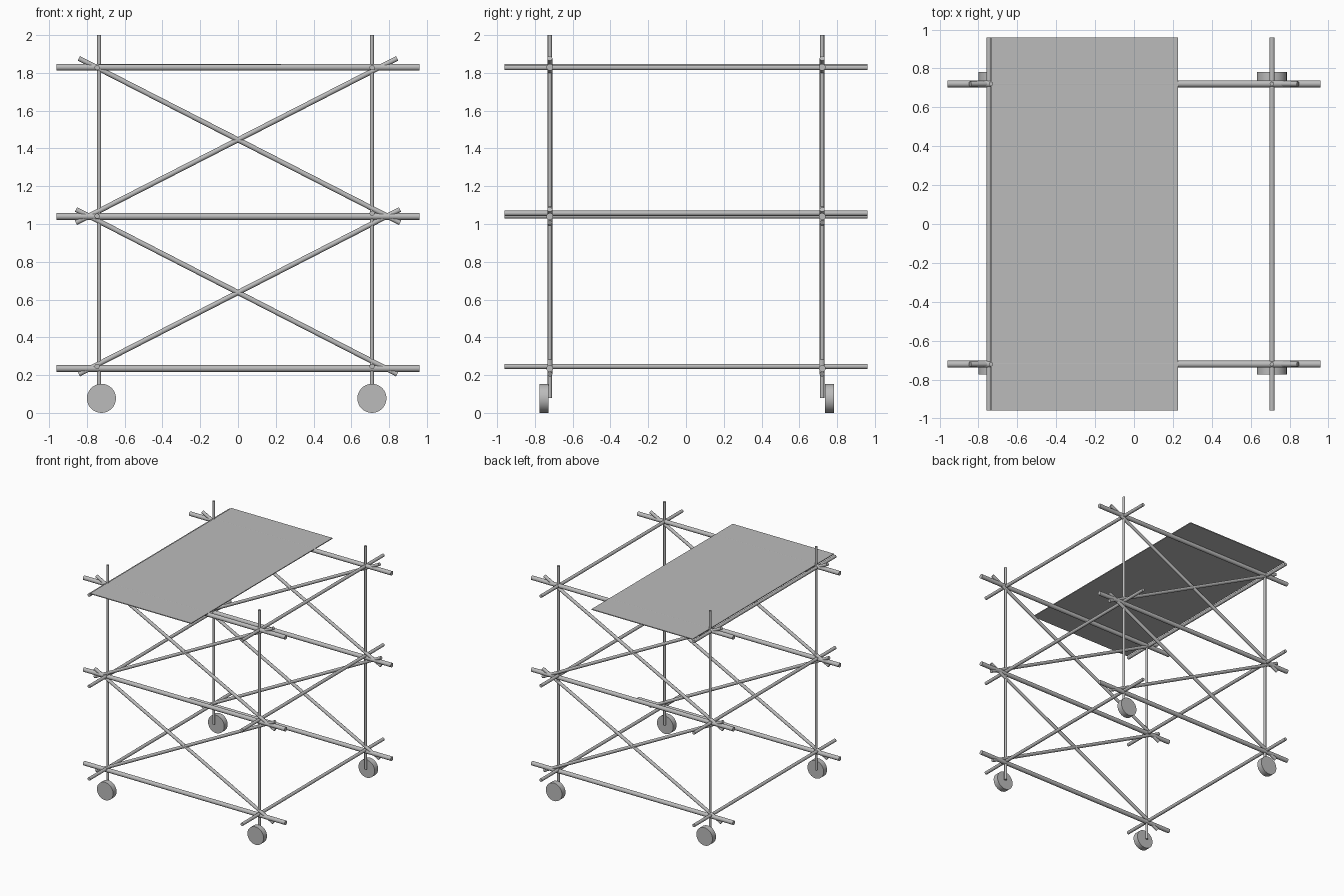
import bpy
from mathutils import Vector

if "Cube" in bpy.data.objects:
    bpy.data.objects.remove(bpy.data.objects["Cube"])

metal = bpy.data.materials.new("grey metal")
metal.diffuse_color = (0.5, 0.5, 0.5, 1)
metal.use_nodes = True
metal.node_tree.nodes["Principled BSDF"].inputs["Base Color"].default_value = metal.diffuse_color


def finish(obj, name):
    obj.name = name
    obj.data.materials.append(metal)
    return obj


def tube(name, start, end, radius, sides=16):
    """Closed cylinder running between two points."""
    a, b = Vector(start), Vector(end)
    bpy.ops.mesh.primitive_cylinder_add(
        vertices=sides, radius=radius, depth=(b - a).length, location=(a + b) / 2,
        rotation=(b - a).to_track_quat('Z', 'Y').to_euler())
    bpy.ops.object.shade_smooth_by_angle()
    return finish(bpy.context.object, name)


LEFT, RIGHT = -0.735, 0.709
SIDE = 0.721

for s, end in ((-1, "front"), (1, "back")):
    y = s * SIDE
    # upright posts and their wheels
    for x, wx, side in ((LEFT, -0.723, "left"), (RIGHT, RIGHT, "right")):
        tube(f"post_{end}_{side}", (x, y, 0.08), (x, y, 2.0), 0.011)
        inner, outer = (0.728, 0.775) if s < 0 else (0.735, 0.783)
        tube(f"wheel_{end}_{side}", (wx, s * inner, 0.077), (wx, s * outer, 0.077), 0.077, 32)
    # long horizontal rails
    for i, z in enumerate((0.235, 1.04, 1.83)):
        tube(f"long_rail_{end}_{i}", (-0.96, y, z), (0.96, y, z), 0.018)
    # crossed braces in both storeys
    for m, lean in ((1, "falling"), (-1, "rising")):
        tube(f"upper_brace_{end}_{lean}", (-0.843 * m, y, 1.877), (0.858 * m, y, 1.007), 0.0135)
        tube(f"lower_brace_{end}_{lean}", (-0.858 * m, y, 1.077), (0.843 * m, y, 0.205), 0.0135)

# cross rails joining front and back frames
for side, x, heights in (("left", -0.746, (0.246, 1.042, 1.828)),
                         ("right", 0.71, (0.246, 1.057, 1.828))):
    for i, z in enumerate(heights):
        tube(f"cross_rail_{side}_{i}", (x, -0.96, z), (x, 0.96, z), 0.0135)

# thin platform board
bpy.ops.mesh.primitive_cube_add(size=1, location=(-0.254, 0, 1.844))
board = finish(bpy.context.object, "platform_board")
board.scale = (0.962, 1.92, 0.007)
